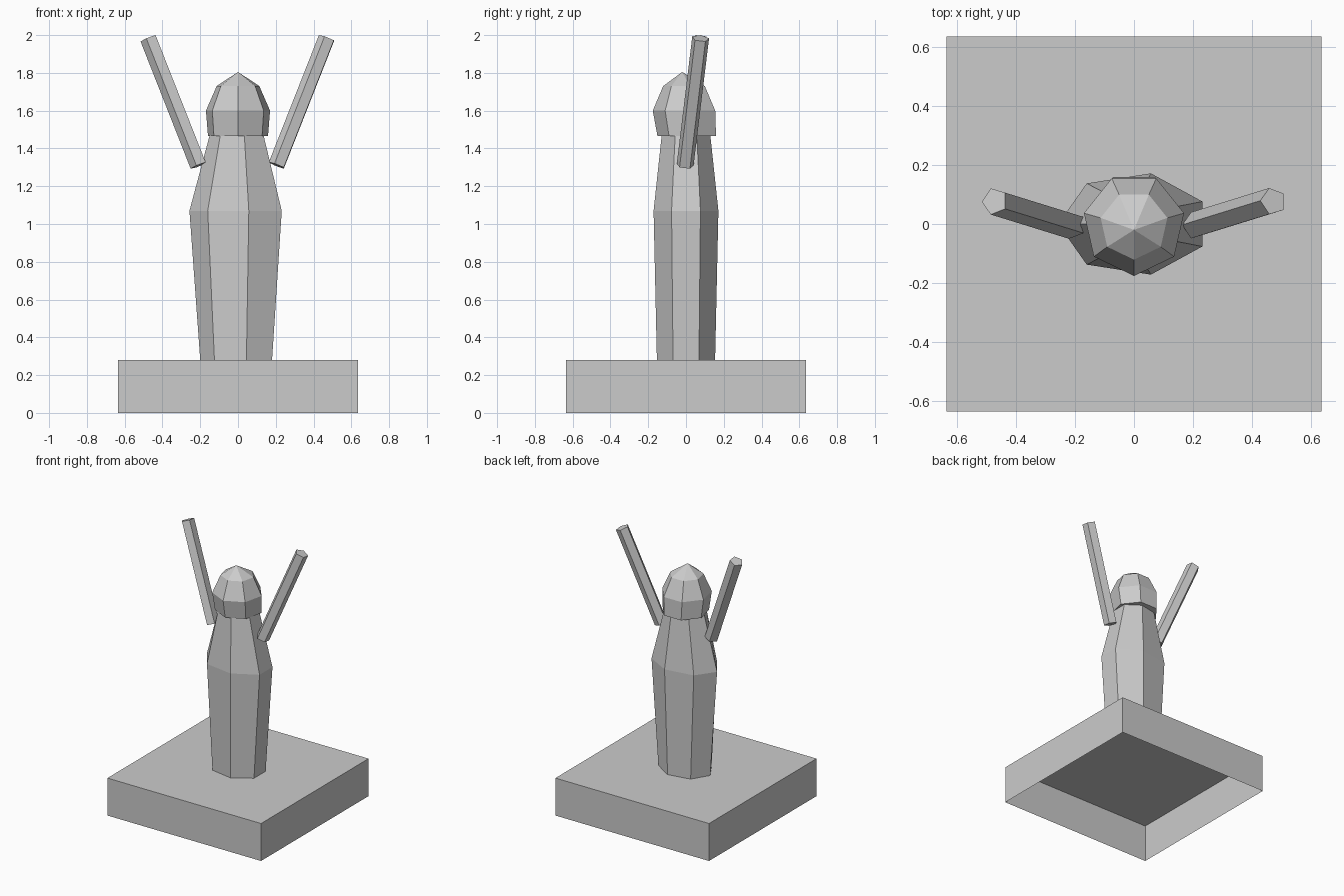
import bpy, bmesh
from math import cos, sin, pi, tau
from mathutils import Vector

if "Cube" in bpy.data.objects:
    bpy.data.objects.remove(bpy.data.objects["Cube"])

def finish(name, bm):
    bmesh.ops.recalc_face_normals(bm, faces=bm.faces)
    mesh = bpy.data.meshes.new(name)
    bm.to_mesh(mesh)
    bm.free()
    obj = bpy.data.objects.new(name, mesh)
    bpy.context.collection.objects.link(obj)
    return obj

def ring(centre, u, v, sides, start):
    """Points of an ellipse with half-axes u and v."""
    angles = [start + tau * i / sides for i in range(sides)]
    return [centre + u * cos(a) + v * sin(a) for a in angles]

def loft(name, rings, apex=None):
    """Skin a list of rings, closing both ends (the top to a point if apex is given)."""
    bm = bmesh.new()
    loops = [[bm.verts.new(p) for p in r] for r in rings]
    n = len(loops[0])
    for low, high in zip(loops, loops[1:]):
        for i in range(n):
            j = (i + 1) % n
            bm.faces.new((low[i], low[j], high[j], high[i]))
    bm.faces.new(loops[0][::-1])
    if apex:
        tip = bm.verts.new(apex)
        for i in range(n):
            bm.faces.new((loops[-1][i], loops[-1][(i + 1) % n], tip))
    else:
        bm.faces.new(loops[-1])
    return finish(name, bm)

X, Y = Vector((1, 0, 0)), Vector((0, 1, 0))

# Plinth: square block, hollow with an open underside
bm = bmesh.new()
low, high = [[bm.verts.new((sx * 0.635, sy * 0.635, z))
              for sx, sy in ((-1, -1), (1, -1), (1, 1), (-1, 1))] for z in (0, 0.28)]
for i in range(4):
    j = (i + 1) % 4
    bm.faces.new((low[i], low[j], high[j], high[i]))
bm.faces.new(high)
finish("plinth", bm)

# Body: seven-sided robe, widest at the chest (z, half width, half depth)
loft("body", [ring(Vector((0, 0, z)), X * rx, Y * ry, 7, pi)
              for z, rx, ry in ((0.28, 0.20, 0.158), (1.07, 0.257, 0.176), (1.47, 0.15, 0.132))])

# Head: seven-sided hooded dome with an edge to the front (z, y centre, radius)
loft("head", [ring(Vector((0, y, z)), X * r, Y * r, 7, -pi / 2)
              for z, y, r in ((1.465, 0.012, 0.163), (1.60, -0.002, 0.174), (1.73, -0.005, 0.116))],
     apex=(0, -0.02, 1.805))

# Arms: five-sided rods raised up, outward and slightly back
for side, s in (("left", -1), ("right", 1)):
    start = Vector((s * 0.207, -0.005, 1.31))
    end = Vector((s * 0.472, 0.077, 1.983))
    axis = (end - start).normalized()
    u = (X - axis * X.dot(axis)).normalized()
    v = axis.cross(u)
    loft("arm_" + side, [ring(p, u * 0.047, v * 0.047, 5, pi) for p in (start, end)])
